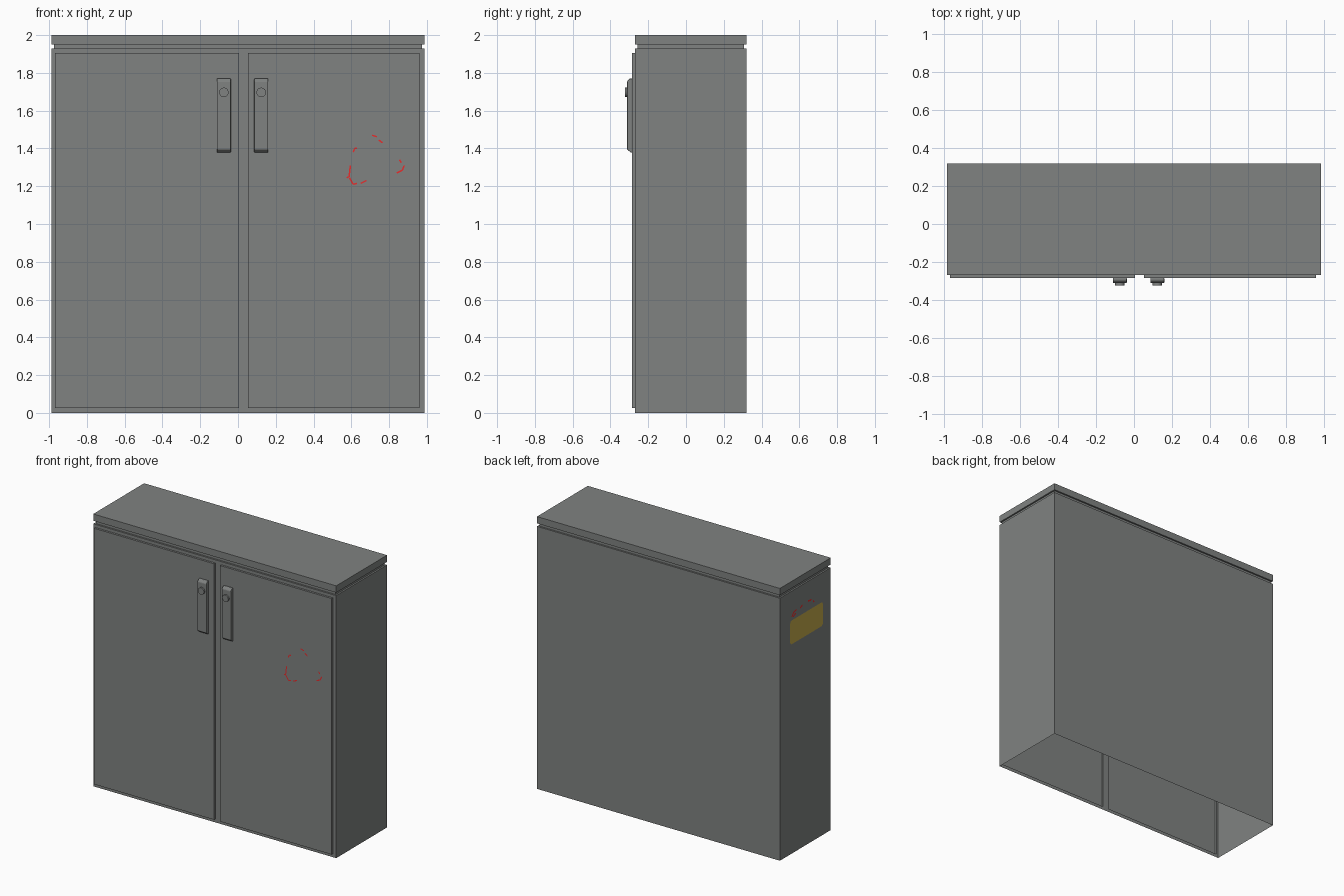
import bpy, bmesh, math
from mathutils import Vector

if "Cube" in bpy.data.objects:
    bpy.data.objects.remove(bpy.data.objects["Cube"])


def material(name, rgb):
    m = bpy.data.materials.new(name)
    m.diffuse_color = (*rgb, 1)
    m.use_nodes = True
    m.node_tree.nodes["Principled BSDF"].inputs["Base Color"].default_value = m.diffuse_color
    return m


GREY = material("cabinet grey", (0.215, 0.225, 0.22))
YELLOW = material("label yellow", (0.56, 0.41, 0.07))
RED = material("marking red", (0.9, 0.03, 0.03))


def finish(bm, name, mat, normals=True):
    if normals:
        bmesh.ops.recalc_face_normals(bm, faces=bm.faces)
    me = bpy.data.meshes.new(name)
    bm.to_mesh(me)
    bm.free()
    ob = bpy.data.objects.new(name, me)
    bpy.context.collection.objects.link(ob)
    me.materials.append(mat)
    return ob


W, Y0, Y1 = 0.987, -0.27, 0.32
ZB = 1.928

# cabinet shell: open underneath, groove below the lid
bm = bmesh.new()
rings = []
for z, i in ((0, 0), (ZB, 0), (ZB, 0.012), (1.95, 0.012), (1.95, 0), (2.0, 0)):
    rings.append([bm.verts.new(p) for p in (
        (-W + i, Y0 + i, z), (W - i, Y0 + i, z), (W - i, Y1 - i, z), (-W + i, Y1 - i, z))])
for n, (a, b) in enumerate(zip(rings, rings[1:])):
    for k in range(4):
        if n == 0 and k == 0:
            continue  # front wall is built with the doors
        j = (k + 1) % 4
        bm.faces.new((a[k], a[j], b[j], b[k]))
bm.faces.new(rings[-1])
finish(bm, "cabinet_shell", GREY)

# front wall as a grid, door cells pushed forward
bm = bmesh.new()
xs = (-W, -0.97, 0.005, 0.052, 0.96, W)
zs = (0, 0.025, 1.905, ZB)
grid = [[bm.verts.new((x, Y0, z)) for x in xs] for z in zs]
doors = []
for r in range(3):
    for c in range(5):
        f = bm.faces.new((grid[r][c], grid[r][c + 1], grid[r + 1][c + 1], grid[r + 1][c]))
        if r == 1 and c in (1, 3):
            doors.append(f)
for f in doors:
    ext = bmesh.ops.extrude_face_region(bm, geom=[f])
    bmesh.ops.translate(bm, vec=(0, -0.015, 0),
                        verts=[v for v in ext["geom"] if isinstance(v, bmesh.types.BMVert)])
bmesh.ops.delete(bm, geom=[f for f in doors if f.is_valid], context="FACES_ONLY")
finish(bm, "front_doors", GREY)


# handles with a round lock
def handle(x, side):
    profile = ((-0.283, 1.378), (-0.292, 1.378), (-0.312, 1.395),
               (-0.312, 1.755), (-0.298, 1.77), (-0.283, 1.77))
    bm = bmesh.new()
    f = bm.faces.new([bm.verts.new((x - 0.037, y, z)) for y, z in profile])
    ext = bmesh.ops.extrude_face_region(bm, geom=[f])
    bmesh.ops.translate(bm, vec=(0.074, 0, 0),
                        verts=[v for v in ext["geom"] if isinstance(v, bmesh.types.BMVert)])
    ob = finish(bm, side + "_handle", GREY)
    bev = ob.modifiers.new("soft edges", "BEVEL")
    bev.width, bev.segments = 0.007, 2
    bpy.ops.mesh.primitive_cylinder_add(vertices=24, radius=0.025, depth=0.025,
                                        location=(x, -0.3115, 1.697),
                                        rotation=(math.pi / 2, 0, 0))
    lock = bpy.context.object
    lock.name = side + "_lock"
    lock.data.materials.append(GREY)
    bpy.ops.object.shade_smooth_by_angle()


handle(-0.075, "left")
handle(0.123, "right")

# yellow label with rounded corners on the left side
bm = bmesh.new()
pts = []
for cy, cz, a0 in ((0.185, 1.695, 0), (-0.155, 1.695, 90), (-0.155, 1.56, 180), (0.185, 1.56, 270)):
    for s in range(5):
        a = math.radians(a0 + s * 22.5)
        pts.append((-W - 0.003, cy + 0.02 * math.cos(a), cz + 0.02 * math.sin(a)))
f = bm.faces.new([bm.verts.new(p) for p in pts])
f.normal_update()
if f.normal.x > 0:
    f.normal_flip()
finish(bm, "side_label", YELLOW, False)


# thin red worn marks
def marks(name, lines, place, normal, width):
    bm = bmesh.new()
    for line in lines:
        for a, b in zip(line, line[1:]):
            a, b = Vector(a), Vector(b)
            n = Vector((a.y - b.y, b.x - a.x)).normalized() * width / 2
            f = bm.faces.new([bm.verts.new(place(p)) for p in (a - n, b - n, b + n, a + n)])
            f.normal_update()
            if f.normal.dot(Vector(normal)) < 0:
                f.normal_flip()
    finish(bm, name, RED, False)


marks("door_marks",
      [[(0.71, 1.47), (0.735, 1.462)], [(0.745, 1.445), (0.765, 1.43)],
       [(0.61, 1.38), (0.618, 1.40), (0.63, 1.40)],
       [(0.595, 1.31), (0.588, 1.25), (0.575, 1.245)], [(0.59, 1.245), (0.61, 1.21), (0.63, 1.215)],
       [(0.65, 1.215), (0.68, 1.23)], [(0.855, 1.34), (0.865, 1.325)],
       [(0.88, 1.31), (0.87, 1.285), (0.84, 1.27)]],
      lambda p: (p.x, -0.2865, p.y), (0, -1, 0), 0.008)
marks("side_marks",
      [[(0.185, 1.74), (0.165, 1.765), (0.13, 1.775)], [(0.17, 1.735), (0.14, 1.75)],
       [(0.09, 1.77), (0.06, 1.78)], [(0.0, 1.785), (-0.04, 1.78)], [(-0.06, 1.765), (-0.075, 1.75)]],
      lambda p: (-W - 0.003, p.x, p.y), (-1, 0, 0), 0.012)
